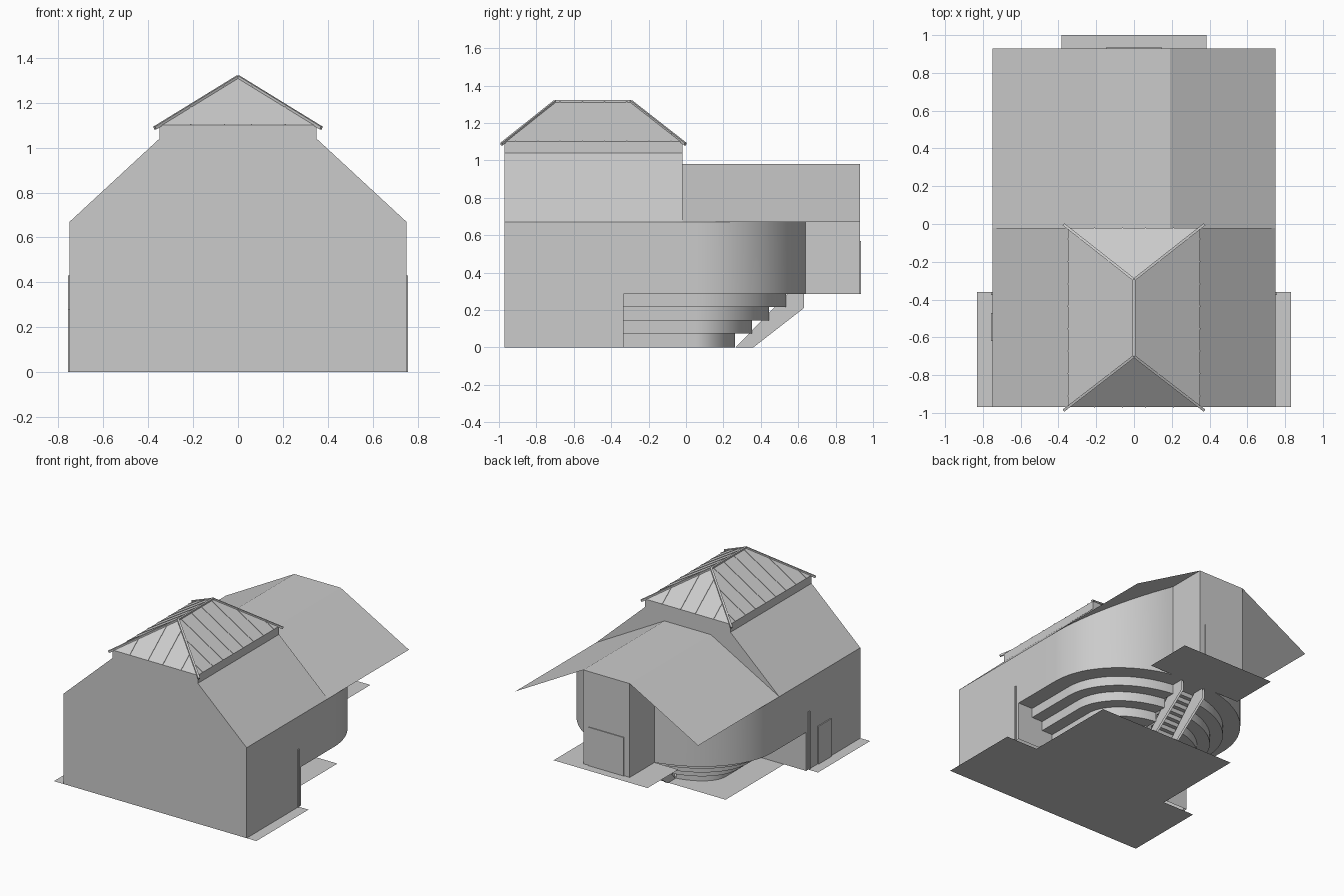
import bpy, bmesh, math
from mathutils import Vector

if "Cube" in bpy.data.objects:
    bpy.data.objects.remove(bpy.data.objects["Cube"])

def mesh(name, polys, mirror=False, smooth=False):
    """Object from a list of polygons; optionally mirrored across x = 0."""
    bm = bmesh.new()
    for s in ((1, -1) if mirror else (1,)):
        for p in polys:
            pts = p if s > 0 else p[::-1]
            bm.faces.new([bm.verts.new((s * v[0], v[1], v[2])) for v in pts])
    bmesh.ops.remove_doubles(bm, verts=bm.verts, dist=0.0005)
    me = bpy.data.meshes.new(name)
    bm.to_mesh(me)
    bm.free()
    ob = bpy.data.objects.new(name, me)
    bpy.context.collection.objects.link(ob)
    if smooth:
        bpy.ops.object.select_all(action='DESELECT')
        ob.select_set(True)
        bpy.context.view_layer.objects.active = ob
        bpy.ops.object.shade_smooth_by_angle(angle=math.radians(30))
    return ob

def strip(a, b):
    return [[a[i], a[i + 1], b[i + 1], b[i]] for i in range(len(a) - 1)]

def box(lo, hi):
    c = [(x, y, z) for x in (lo[0], hi[0]) for y in (lo[1], hi[1]) for z in (lo[2], hi[2])]
    idx = ((0, 1, 3, 2), (4, 6, 7, 5), (0, 4, 5, 1), (2, 3, 7, 6), (0, 2, 6, 4), (1, 5, 7, 3))
    return [[c[i] for i in f] for f in idx]

def beam(p, q, w):
    """Square bar from p to q."""
    p, q = Vector(p), Vector(q)
    d = (q - p).normalized()
    s = d.cross(Vector((0, 0, 1))).normalized() * w / 2
    u = s.cross(d).normalized() * w / 2
    ring = [s + u, u - s, -s - u, s - u]
    a, b = [p + r for r in ring], [q + r for r in ring]
    return strip(a + a[:1], b + b[:1]) + [a[::-1], b]

FRONT, MID, BACK, TIER_Y = -0.97, -0.02, 0.93, -0.335
LEVEL = 0.285                      # height of the upper gallery
CY, WA, WB = 0.05, 0.75, 0.61      # plan ellipse of the curved wall

def back_roof_z(x):
    return 0.98 - (0.31 / 0.56) * (x - 0.19)

def plan(inset, x_end, n=28):
    """Half plan: straight side, then an elliptical curve ending at x_end."""
    a, b = WA - inset, WB - inset
    t1 = math.acos(x_end / a)
    return [(a, TIER_Y)] + [(a * math.cos(t1 * i / n), CY + b * math.sin(t1 * i / n))
                            for i in range(n + 1)]

def at(path, z):
    return [(x, y, z) for x, y in path]

# ground floor, wide in front and narrower behind
mesh("ground_floor", [[(-.83, FRONT, 0), (.83, FRONT, 0), (.83, -.36, 0), (.57, -.36, 0),
                       (.57, .35, 0), (-.57, .35, 0), (-.57, -.36, 0), (-.83, -.36, 0)]])
mesh("back_landing", [[(-.385, .64, LEVEL), (.385, .64, LEVEL), (.385, 1, LEVEL), (-.385, 1, LEVEL)]])

# front gabled wall
half = [(.75, 0), (.75, .67), (.35, 1.04), (.35, 1.1)]
outline = half + [(-x, z) for x, z in half[::-1]]
mesh("front_wall", [[(x, FRONT, z) for x, z in outline]])

# side walls reaching the ground, then the curved wall rising to the roof
mesh("side_wall", [[(.75, FRONT, 0), (.75, TIER_Y, 0), (.75, TIER_Y, .67), (.75, FRONT, .67)]], True)
wall = plan(0, 0.19)
mesh("curved_wall", strip(at(wall, LEVEL), [(x, y, back_roof_z(x)) for x, y in wall]), True, True)

# back vestibule with a door
ye = wall[-1][1]
mesh("vestibule_side", [[(.19, ye, LEVEL), (.19, BACK, LEVEL), (.19, BACK, .98), (.19, ye, .98)]], True)
mesh("vestibule_back", [[(.19, BACK, LEVEL), (-.19, BACK, LEVEL), (-.19, BACK, .98), (.19, BACK, .98)]])
mesh("back_door", box((-.145, BACK, LEVEL), (.145, BACK + .006, .57)))
mesh("side_door", box((-.758, -.62, 0), (-.75, -.47, .28)))

# roofs
mesh("front_roof_slope", [[(.75, FRONT, .67), (.75, MID, .67), (.35, MID, 1.04), (.35, FRONT, 1.04)],
                          [(.35, FRONT, 1.04), (.35, MID, 1.04), (.35, MID, 1.1), (.35, FRONT, 1.1)]], True)
mesh("roof_step_wall", [[(.75, MID, .67), (.19, MID, .98), (-.19, MID, .98), (-.75, MID, .67),
                         (-.35, MID, 1.04), (-.35, MID, 1.1), (.35, MID, 1.1), (.35, MID, 1.04)]])
prof = [(.75, .67), (.19, .98), (-.19, .98), (-.75, .67)]
mesh("back_roof", strip([(x, MID, z) for x, z in prof], [(x, BACK, z) for x, z in prof]))

# hipped skylight with glazing bars
EX, EZ, RZ, R0, R1 = 0.35, 1.1, 1.315, -0.7, -0.295
c = [(-EX, FRONT, EZ), (EX, FRONT, EZ), (EX, MID, EZ), (-EX, MID, EZ)]
r0, r1 = (0, R0, RZ), (0, R1, RZ)
mesh("skylight", [[c[0], c[1], r0], [c[1], c[2], r1, r0], [c[2], c[3], r1], [c[3], c[0], r0, r1]])
frame = beam(r0, r1, .014)
for corner, ridge in ((c[0], r0), (c[1], r0), (c[2], r1), (c[3], r1)):
    p, q = Vector(corner), Vector(ridge)
    frame += beam(q, p + (p - q) * 0.06, .014)
mesh("skylight_hip_frame", frame)
bars = []
for i in range(8):
    y = FRONT + (MID - FRONT) * (i + .5) / 8
    k = min(1, (y - FRONT) / (R0 - FRONT), (MID - y) / (MID - R1))
    for s in (1, -1):
        bars += beam((s * EX, y, EZ), (s * EX * (1 - k), y, EZ + (RZ - EZ) * k), .006)
for x in (-.21, -.06, .06, .21):
    k = 1 - abs(x) / EX
    for y0, y1 in ((FRONT, R0), (MID, R1)):
        bars += beam((x, y0, EZ), (x, y0 + (y1 - y0) * k, EZ + (RZ - EZ) * k), .006)
mesh("skylight_bars", bars)

# seating tiers: treads, risers and stepped end walls
SW = 0.1                           # half width of the central stair
insets, heights = [0, .12, .21, .30, .39], [LEVEL, .215, .145, .075, 0]
rows, ends = [], []
for i in range(4):
    o, n = plan(insets[i], SW), plan(insets[i + 1], SW)
    z, zl = heights[i], heights[i + 1]
    rows += strip(at(o, z), at(n, z)) + strip(at(n, z), at(n, zl))
    xo, xn = o[0][0], n[0][0]
    ends.append([(xo, TIER_Y, 0), (xn, TIER_Y, 0), (xn, TIER_Y, z), (xo, TIER_Y, z)])
mesh("seating_tiers", rows, True, True)
mesh("tier_end_wall", ends, True)

# central stair with stringers
N, Y0, Y1 = 9, .27, .54
zig = []
for i in range(N):
    y = Y0 + (Y1 - Y0) * i / N
    zig += [(y, LEVEL * i / N), (y, LEVEL * (i + 1) / N)]
zig += [(.65, LEVEL)]
mesh("stair_steps", strip([(-SW, y, z) for y, z in zig], [(SW, y, z) for y, z in zig]))
side = [(.265, 0), (.36, 0), (.63, .21), (.63, LEVEL), (.54, LEVEL)]
mesh("stair_stringer", [[(SW, y, z) for y, z in side],
                        [(SW - .015, y, z) for y, z in side[::-1]]], True)

# posts beside the entrances
mesh("entrance_post", box((.745, -.375, 0), (.757, -.36, .43)), True)
